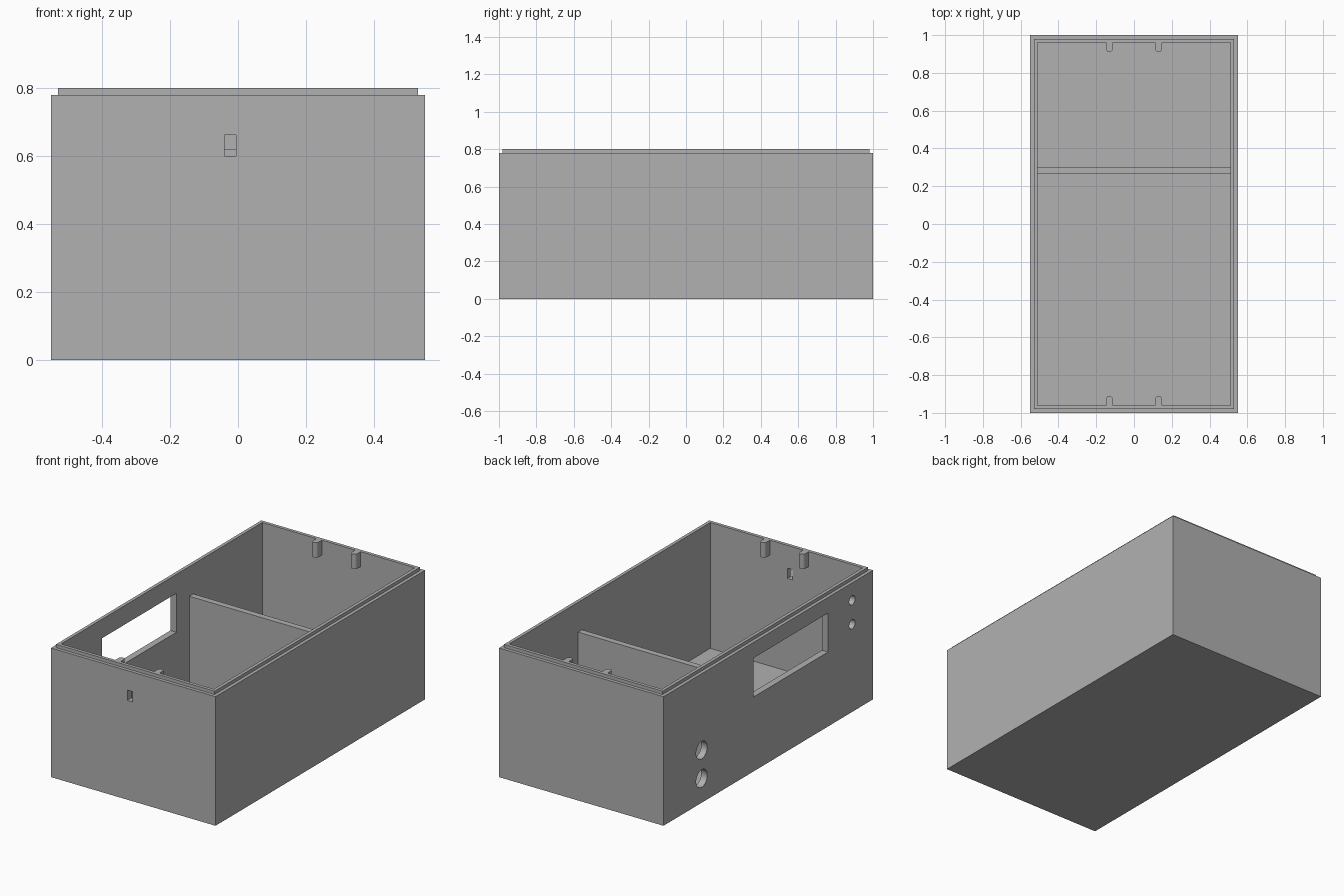
import bpy, bmesh, math
from mathutils import Matrix, Vector

cube = bpy.data.objects.get("Cube")
if cube:
    bpy.data.objects.remove(cube, do_unlink=True)

grey = bpy.data.materials.new("plain grey")
grey.use_nodes = True
grey.diffuse_color = (0.44, 0.44, 0.44, 1)
grey.node_tree.nodes["Principled BSDF"].inputs["Base Color"].default_value = grey.diffuse_color

HALF_X, HALF_Y = 0.55, 1.0
WALL, FLOOR, STEP = 0.04, 0.04, 0.02
RIM, TOP = 0.78, 0.8
IN_X, IN_Y = HALF_X - WALL, HALF_Y - WALL


def finish(name, bm):
    bmesh.ops.recalc_face_normals(bm, faces=bm.faces[:])
    mesh = bpy.data.meshes.new(name)
    bm.to_mesh(mesh)
    bm.free()
    mesh.materials.append(grey)
    ob = bpy.data.objects.new(name, mesh)
    bpy.context.collection.objects.link(ob)
    return ob


def box(name, lo, hi):
    lo, hi = Vector(lo), Vector(hi)
    bm = bmesh.new()
    mat = Matrix.Translation((lo + hi) / 2) @ Matrix.Diagonal((hi - lo).to_4d())
    mat[3][3] = 1
    bmesh.ops.create_cube(bm, size=1, matrix=mat)
    return finish(name, bm)


def side_hole(name, y, z, radius):
    bm = bmesh.new()
    mat = Matrix.Translation((-HALF_X, y, z)) @ Matrix.Rotation(math.pi / 2, 4, "Y")
    bmesh.ops.create_cone(bm, cap_ends=True, segments=32, radius1=radius,
                          radius2=radius, depth=0.2, matrix=mat)
    return finish(name, bm)


def shell():
    # Outer wall, stepped rim and inner cavity as one loft of rectangles
    rings = [(0, 0), (0, RIM), (STEP, RIM), (STEP, TOP), (WALL, TOP), (WALL, FLOOR)]
    bm = bmesh.new()
    loops = []
    for inset, z in rings:
        x, y = HALF_X - inset, HALF_Y - inset
        loops.append([bm.verts.new((sx * x, sy * y, z))
                      for sx, sy in ((-1, -1), (1, -1), (1, 1), (-1, 1))])
    for a, b in zip(loops, loops[1:]):
        for i in range(4):
            j = (i + 1) % 4
            bm.faces.new((a[i], a[j], b[j], b[i]))
    bm.faces.new(loops[0][::-1])
    bm.faces.new(loops[-1])
    return finish("case_shell", bm)


def peg(name, x, side):
    # Round-nosed rib hanging from the inner top edge
    r, reach, bottom = 0.018, 0.05, 0.71
    outline = [(x + r, IN_Y)]
    for i in range(13):
        a = math.pi * i / 12
        outline.append((x + r * math.cos(a), IN_Y - reach + r - r * math.sin(a)))
    outline.append((x - r, IN_Y))
    bm = bmesh.new()
    face = bm.faces.new([bm.verts.new((px, side * py, bottom)) for px, py in outline])
    ext = bmesh.ops.extrude_face_region(bm, geom=[face], use_keep_orig=True)
    verts = [v for v in ext["geom"] if isinstance(v, bmesh.types.BMVert)]
    bmesh.ops.translate(bm, verts=verts, vec=(0, 0, TOP - bottom))
    return finish(name, bm)


def smooth(ob):
    bpy.ops.object.select_all(action="DESELECT")
    ob.select_set(True)
    bpy.context.view_layer.objects.active = ob
    bpy.ops.object.shade_smooth_by_angle(angle=math.radians(30))


# Case with window, round ports and front slot cut through the walls
case = shell()
cutters = [
    box("window_cutter", (-HALF_X - 0.1, -0.57, 0.45), (-HALF_X + 0.1, 0.14, 0.685)),
    box("slot_cutter", (-0.04, -HALF_Y - 0.1, 0.6), (-0.006, -HALF_Y + 0.06, 0.662)),
    side_hole("large_port_cutter_upper", 0.636, 0.318, 0.053),
    side_hole("large_port_cutter_lower", 0.636, 0.147, 0.053),
    side_hole("small_port_cutter_upper", -0.8, 0.675, 0.028),
    side_hole("small_port_cutter_lower", -0.8, 0.53, 0.028),
]
bpy.context.view_layer.objects.active = case
for cutter in cutters:
    mod = case.modifiers.new(cutter.name, "BOOLEAN")
    mod.operation, mod.solver, mod.object = "DIFFERENCE", "EXACT", cutter
    bpy.ops.object.modifier_apply(modifier=mod.name)
for cutter in cutters:
    bpy.data.objects.remove(cutter, do_unlink=True)
smooth(case)

# Inner divider wall
box("divider", (-IN_X, 0.265, FLOOR), (IN_X, 0.302, 0.62))

# Pegs on the front and back inner walls
for end, side in (("front", -1), ("back", 1)):
    for hand, x in (("right", -0.13), ("left", 0.13)):
        smooth(peg(f"{end}_{hand}_peg", x, side))
